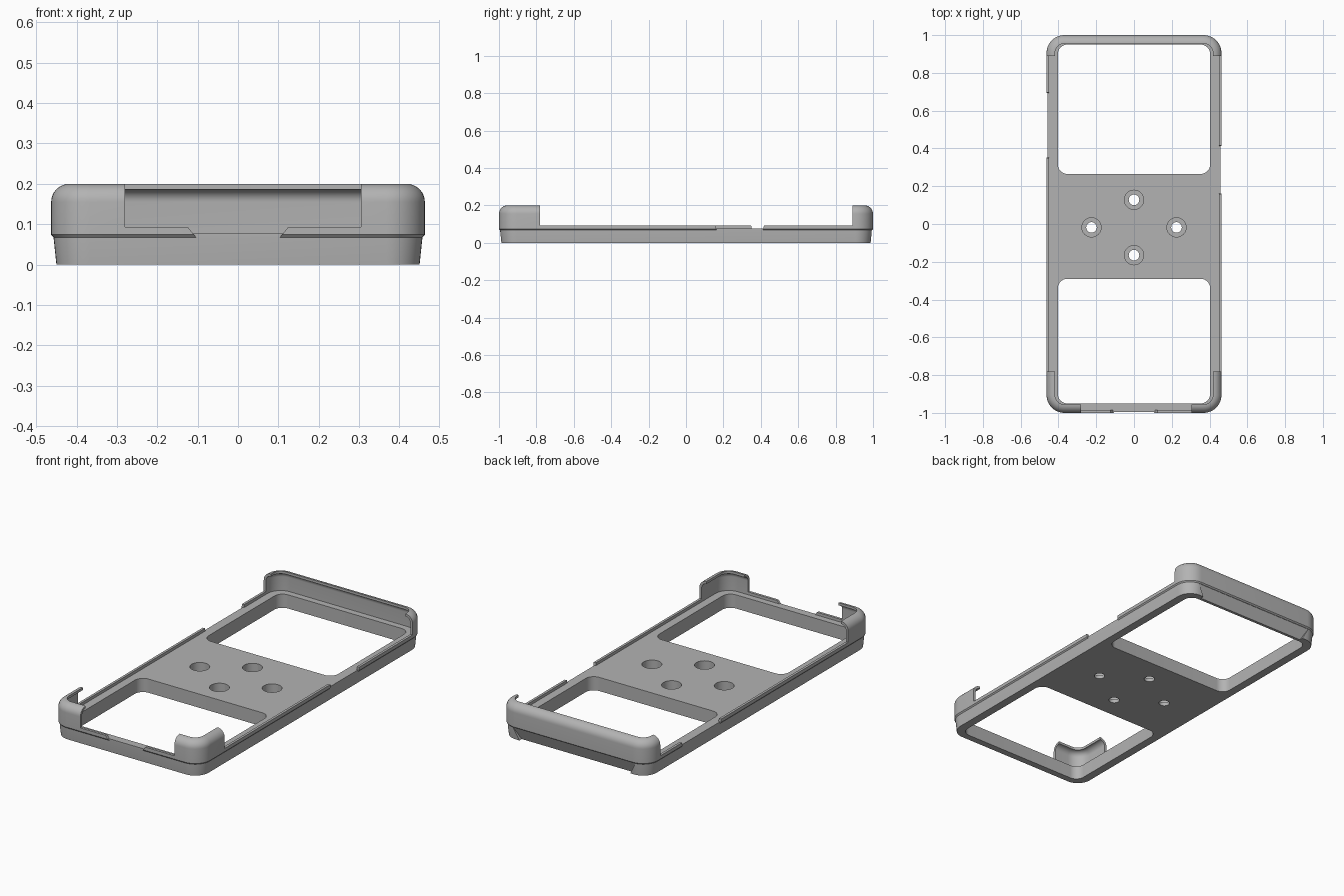
import bpy, bmesh, math
from math import sin, cos, pi, radians

cube = bpy.data.objects.get("Cube")
if cube:
    bpy.data.objects.remove(cube, do_unlink=True)

grey = bpy.data.materials.new("plain grey")
grey.use_nodes = True
colour = (0.45, 0.45, 0.45, 1)
grey.diffuse_color = colour
grey.node_tree.nodes["Principled BSDF"].inputs["Base Color"].default_value = colour

HALF_X, HALF_Y, CORNER = 0.463, 1.0, 0.095
FLOOR, SEAM, LEDGE, TOP = 0.077, 0.066, 0.093, 0.2


def outline(hx, hy, r, cx=0, cy=0, steps=10):
    """Rounded rectangle, counter-clockwise."""
    pts = []
    for q, (sx, sy) in enumerate([(1, 1), (-1, 1), (-1, -1), (1, -1)]):
        for i in range(steps + 1):
            a = (q + i / steps) * pi / 2
            pts.append((cx + sx * (hx - r) + r * cos(a), cy + sy * (hy - r) + r * sin(a)))
    return pts


def loft(name, rings, closed=False):
    """Skin rings of points; cap the ends or join last ring to first."""
    bm = bmesh.new()
    rows = [[bm.verts.new(p) for p in ring] for ring in rings]
    pairs = list(zip(rows, rows[1:]))
    if closed:
        pairs.append((rows[-1], rows[0]))
    else:
        bm.faces.new(rows[0][::-1])
        bm.faces.new(rows[-1])
    for a, b in pairs:
        for i in range(len(a)):
            j = (i + 1) % len(a)
            bm.faces.new((a[i], a[j], b[j], b[i]))
    bmesh.ops.recalc_face_normals(bm, faces=bm.faces)
    mesh = bpy.data.meshes.new(name)
    bm.to_mesh(mesh)
    bm.free()
    mesh.materials.append(grey)
    ob = bpy.data.objects.new(name, mesh)
    bpy.context.collection.objects.link(ob)
    return ob


def inset_ring(d, z):
    return [(x, y, z) for x, y in outline(HALF_X - d, HALF_Y - d, CORNER - d)]


def prism(name, pts, z0, z1):
    return loft(name, [[(x, y, z) for x, y in pts] for z in (z0, z1)])


def box(x0, x1, y0, y1, z0, z1):
    return prism("cutter", [(x0, y0), (x1, y0), (x1, y1), (x0, y1)], z0, z1)


def cut(ob, cutter):
    bpy.context.view_layer.objects.active = ob
    mod = ob.modifiers.new("cut", "BOOLEAN")
    mod.operation, mod.solver, mod.object = "DIFFERENCE", "EXACT", cutter
    bpy.ops.object.modifier_apply(modifier=mod.name)
    bpy.data.objects.remove(cutter, do_unlink=True)


# Base tray with slightly drafted sides
base = loft("base_plate", [inset_ring(0.013, 0), inset_ring(0.006, SEAM), inset_ring(0.006, FLOOR)])

# Two large windows
for y0, y1 in [(0.265, 0.95), (-0.95, -0.29)]:
    cut(base, prism("cutter", outline(0.403, (y1 - y0) / 2, 0.05, 0, (y0 + y1) / 2), -0.1, 0.3))

# Four counterbored screw holes
for hx, hy in [(0, 0.128), (0, -0.165), (0.225, -0.018), (-0.225, -0.018)]:
    for r, z0 in [(0.028, -0.1), (0.051, 0.02)]:
        cut(base, prism("cutter", outline(r, r, r * 0.999, hx, hy, 8), z0, 0.3))

# Sloped relief under the back edge
relief = [[(s * 0.34, 0.962, -0.01), (s * 0.34, 1.1, -0.01), (s * 0.38, 1.1, SEAM), (s * 0.38, 0.992, SEAM)]
          for s in (-1, 1)]
cut(base, loft("cutter", relief))

# Thin rim shell that curls inwards at the top
R, WALL = 0.045, 0.014
profile = [(0.007, SEAM), (0, SEAM + 0.008)]
arc = [radians(a) for a in range(0, 91, 10)]
profile += [(R - R * cos(a), TOP - R + R * sin(a)) for a in arc]
profile += [(R - (R - WALL) * cos(a), TOP - R + (R - WALL) * sin(a)) for a in reversed(arc)]
profile += [(WALL, SEAM)]
rim = loft("rim_shell", [inset_ring(d, z) for d, z in profile], closed=True)

# Lower the rim along the sides and the front, leaving the grips
cut(rim, box(-1, 1, -0.78, 0.89, LEDGE, 0.4))
cut(rim, box(-0.28, 0.305, -1.2, -0.7, LEDGE, 0.4))


# Button and port gaps with sloping ends
def gap(lo, hi, slope, place):
    zl, zh = SEAM - 0.01, LEDGE + 0.02
    quad = [(lo, zl), (hi, zl), (hi + slope, zh), (lo - slope, zh)]
    cut(rim, loft("cutter", [[place(t, z, side) for t, z in quad] for side in (0, 1)]))


gap(-0.095, 0.095, 0.045, lambda t, z, k: (t, -1.1 + 0.2 * k, z))
gap(0.355, 0.69, 0.01, lambda t, z, k: (-0.6 + 0.2 * k, t, z))
gap(0.165, 0.41, 0.01, lambda t, z, k: (0.4 + 0.2 * k, t, z))

# Smooth curves, crisp edges
bpy.ops.object.select_all(action="DESELECT")
for ob in (base, rim):
    ob.select_set(True)
bpy.context.view_layer.objects.active = base
bpy.ops.object.shade_smooth_by_angle(angle=radians(30))
